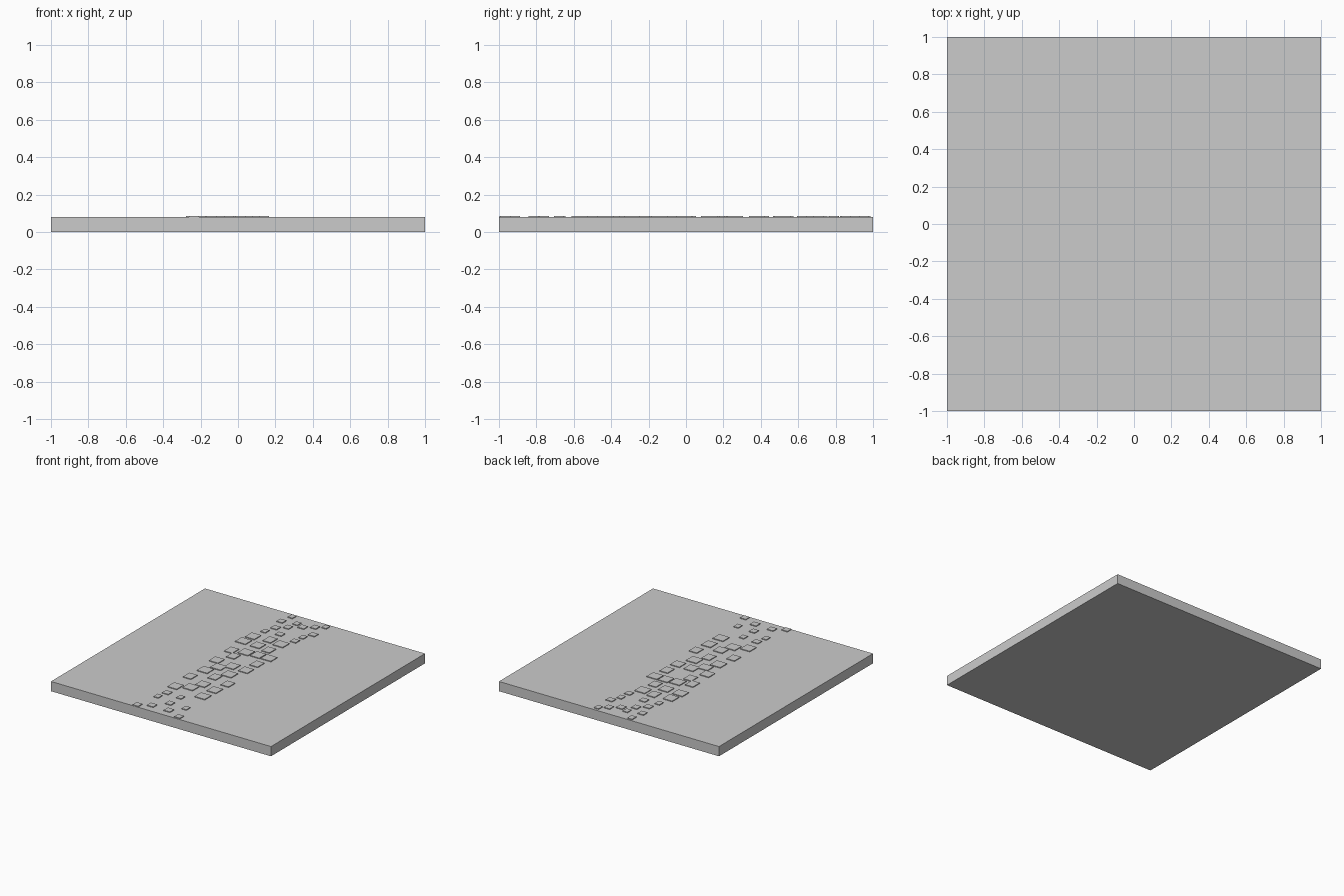
import bpy, bmesh


def box(bm, x, y, z, w, l, h):
    geom = bmesh.ops.create_cube(bm, size=1)
    for v in geom["verts"]:
        v.co = (x + v.co.x * w, y + v.co.y * l, z + v.co.z * h)


def finish(name, bm):
    mesh = bpy.data.meshes.new(name)
    bm.to_mesh(mesh)
    bm.free()
    obj = bpy.data.objects.new(name, mesh)
    bpy.context.collection.objects.link(obj)
    return obj


# ground slab
bm = bmesh.new()
box(bm, 0, 0, 0.04, 2, 2, 0.08)
finish("ground_slab", bm)

# cobbles of the path: centres (x, y), column by column
left = [(-.235, -.97), (-.195, -.76), (-.175, -.67), (-.19, -.54), (-.20, -.335),
        (-.17, -.18), (-.20, .01), (-.21, .216), (-.23, .40), (-.22, .51),
        (-.20, .635), (-.17, .73), (-.20, .85), (-.18, .96)]
middle = [(-.14, -.916), (-.05, -.81), (-.045, -.68), (-.085, -.49), (-.04, -.395),
          (-.04, -.24), (-.12, -.08), (-.045, -.01), (-.14, .14), (-.10, .25),
          (-.10, .40), (-.08, .53), (-.077, .656), (-.10, .79), (-.08, .88)]
right = [(.013, -.915), (.14, -.965), (.097, -.814), (.08, -.57), (.09, -.43),
         (.11, -.288), (.02, -.14), (.08, -.01), (.086, .124), (.098, .262),
         (0, .26), (.015, .378), (.03, .515), (.083, .62), (.093, .71),
         (.13, .79), (.066, .906), (.13, .953), (-.01, .855)]

# stones are larger near the middle of the path and smaller at its ends
bm = bmesh.new()
for i, (x, y) in enumerate(left + middle + right):
    size = 0.085 if abs(y) < 0.6 else 0.052
    w = size * (1, 0.85, 1.1)[i % 3]
    l = size * (1, 1.05)[i % 2]
    box(bm, x, y, 0.08, w, l, 0.013)
finish("path_stones", bm)
